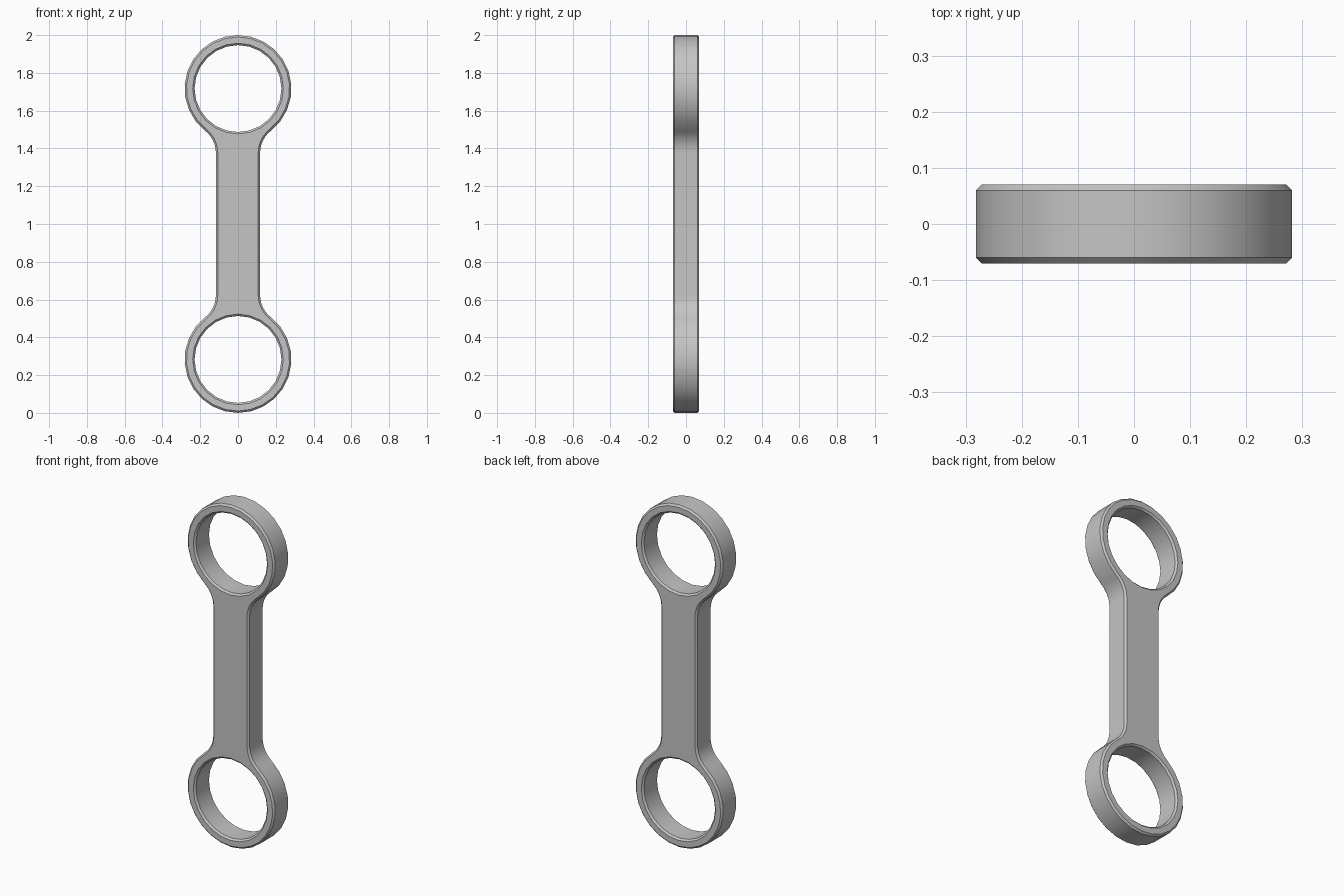
import bpy
import bmesh
from math import sin, cos, pi, atan2, sqrt

cube = bpy.data.objects.get("Cube")
if cube:
    bpy.data.objects.remove(cube, do_unlink=True)

HEIGHT, RING, BORE = 2.0, 0.283, 0.23    # overall height, ring and hole radii
SHAFT, FILLET = 0.117, 0.15              # shaft half width, blend radius
DEPTH, CHAMFER = 0.07, 0.01              # half thickness, edge chamfer
OFFSET = HEIGHT / 2 - RING               # ring centre above the middle
FILLET_Z = OFFSET - sqrt((RING + FILLET) ** 2 - (SHAFT + FILLET) ** 2)


def arc(cx, cz, radius, start, end, steps):
    return [(cx + radius * cos(start + (end - start) * i / steps),
             cz + radius * sin(start + (end - start) * i / steps))
            for i in range(steps + 1)]


def outline(inset):
    """Closed outer contour, mirrored from its upper right quarter."""
    touch = atan2(FILLET_Z - OFFSET, SHAFT + FILLET)
    blend = arc(SHAFT + FILLET, FILLET_Z, FILLET + inset, pi, pi + touch, 6)
    ring = arc(0, OFFSET, RING - inset, touch, pi / 2, 10)
    quarter = blend + ring[1:]
    right = [(x, -z) for x, z in reversed(quarter)] + quarter
    return right + [(-x, z) for x, z in reversed(right[1:-1])]


def hole(inset, cz):
    return arc(0, cz, BORE + inset, 0, 2 * pi, 24)[:-1]


# Stack each contour through the chamfered thickness
bm = bmesh.new()
cap_edges = ([], [])
layers = [(-DEPTH, CHAMFER), (CHAMFER - DEPTH, 0),
          (DEPTH - CHAMFER, 0), (DEPTH, CHAMFER)]
contours = [outline, lambda c: hole(c, OFFSET), lambda c: hole(c, -OFFSET)]
for contour in contours:
    loops = [[bm.verts.new((x, y, z + HEIGHT / 2)) for x, z in contour(inset)]
             for y, inset in layers]
    count = len(loops[0])
    for low, high in zip(loops, loops[1:]):
        for i in range(count):
            j = (i + 1) % count
            bm.faces.new((low[i], low[j], high[j], high[i]))
    for edges, loop in zip(cap_edges, (loops[0], loops[-1])):
        edges += [bm.edges.get((loop[i], loop[(i + 1) % count])) for i in range(count)]

# Flat front and back faces around the two holes
for edges in cap_edges:
    bmesh.ops.triangle_fill(bm, use_beauty=True, use_dissolve=False, edges=edges)
bmesh.ops.recalc_face_normals(bm, faces=bm.faces[:])

mesh = bpy.data.meshes.new("connecting_link")
bm.to_mesh(mesh)
bm.free()
link = bpy.data.objects.new("connecting_link", mesh)
bpy.context.collection.objects.link(link)

# Plain grey metal
grey = bpy.data.materials.new("grey_metal")
grey.use_nodes = True
colour = (0.56, 0.56, 0.56, 1)
grey.diffuse_color = colour
grey.node_tree.nodes["Principled BSDF"].inputs["Base Color"].default_value = colour
mesh.materials.append(grey)

bpy.ops.object.select_all(action='DESELECT')
link.select_set(True)
bpy.context.view_layer.objects.active = link
bpy.ops.object.shade_smooth_by_angle(angle=pi / 6)
